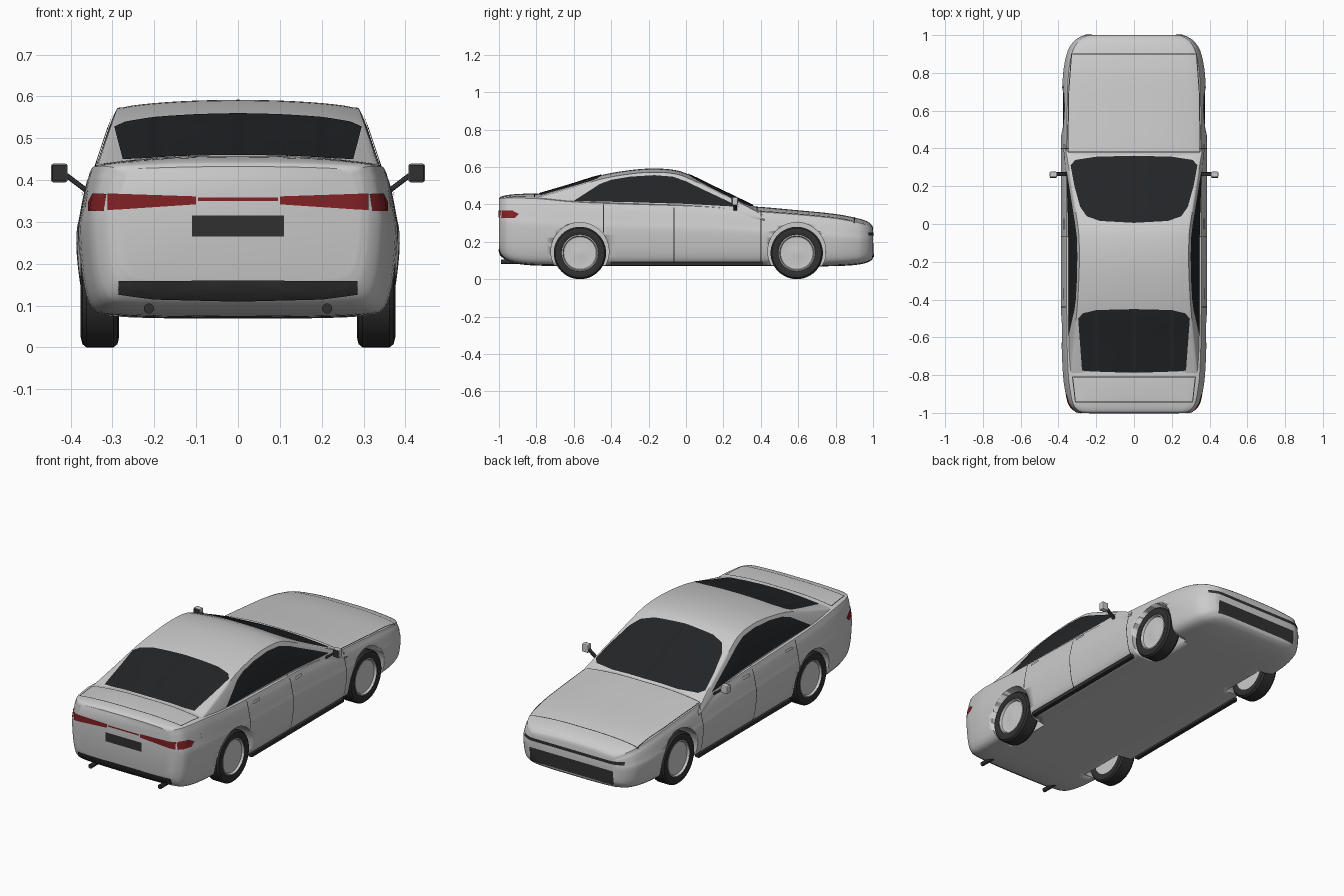
import bpy, bmesh, math
from mathutils import Vector
from mathutils.bvhtree import BVHTree

if "Cube" in bpy.data.objects:
    bpy.data.objects.remove(bpy.data.objects["Cube"])


def material(name, col):
    m = bpy.data.materials.new(name)
    m.diffuse_color = (*col, 1)
    m.use_nodes = True
    m.node_tree.nodes["Principled BSDF"].inputs["Base Color"].default_value = m.diffuse_color
    return m


GLASS = material("dark_glass", (0.016, 0.018, 0.02))
BLACK = material("black_trim", (0.03, 0.03, 0.03))
RED = material("red_lamp", (0.22, 0.015, 0.018))


def finish(name, bm, mat=None, angle=35):
    me = bpy.data.meshes.new(name)
    bm.to_mesh(me)
    bm.free()
    ob = bpy.data.objects.new(name, me)
    bpy.context.collection.objects.link(ob)
    if mat:
        me.materials.append(mat)
    bpy.ops.object.select_all(action='DESELECT')
    ob.select_set(True)
    bpy.context.view_layer.objects.active = ob
    bpy.ops.object.shade_smooth_by_angle(angle=math.radians(angle))
    return ob


def curve(keys, t):
    """Smooth curve through rows (t, a, b, ...)."""
    i = max(j for j in range(len(keys) - 1) if keys[j][0] <= t or j == 0)
    k = [Vector(r[1:]) for r in keys]

    def slope(j):
        a, b = max(j - 1, 0), min(j + 1, len(k) - 1)
        return (k[b] - k[a]) / (keys[b][0] - keys[a][0])
    h = keys[i + 1][0] - keys[i][0]
    s = (t - keys[i][0]) / h
    return (k[i] * (2*s**3 - 3*s*s + 1) + slope(i) * h * (s**3 - 2*s*s + s)
            + k[i + 1] * (3*s*s - 2*s**3) + slope(i + 1) * h * (s**3 - s*s))


def loft(name, keys, section, steps=4, sub=3):
    bm = bmesh.new()
    rings = []
    ys = [a[0] + (b[0] - a[0]) * j / steps for a, b in zip(keys, keys[1:]) for j in range(steps)]
    for y in ys + [keys[-1][0]]:
        half = section(*curve(keys, y))
        pts = [(i, *p) for i, p in enumerate(half)]
        n = (len(half) - 1) * sub
        fine = [curve(pts, i / sub) for i in range(n + 1)]
        full = [(p[0], p[1]) for p in fine] + [(-p[0], p[1]) for p in fine[-2:0:-1]]
        rings.append([bm.verts.new((x, y, z)) for x, z in full])
    for a, b in zip(rings, rings[1:]):
        for i in range(len(a)):
            j = (i + 1) % len(a)
            bm.faces.new((a[i], a[j], b[j], b[i]))
    bm.faces.new(rings[0])
    bm.faces.new(rings[-1])
    bmesh.ops.recalc_face_normals(bm, faces=bm.faces)
    return finish(name, bm)


# Lower body: y, half width, bottom, shoulder, centre top
BODY = [(-1, .29, .16, .425, .432), (-.99, .315, .13, .433, .441), (-.96, .345, .10, .438, .449),
        (-.9, .362, .082, .438, .455), (-.8, .376, .073, .436, .457), (-.6, .384, .07, .418, .44),
        (-.3, .386, .07, .406, .42), (.1, .386, .07, .392, .40), (.37, .386, .07, .368, .388),
        (.6, .383, .07, .350, .368), (.8, .375, .07, .330, .348), (.92, .35, .078, .308, .325),
        (.97, .315, .09, .292, .308), (.995, .275, .105, .275, .288), (1, .255, .115, .262, .275)]


def body_section(w, zb, zs, zt):
    h = zs - zb
    return [(0, zb), (.4*w, zb), (.78*w, zb + .005), (.91*w, zb + .02), (.965*w, zb + .2*h),
            (.992*w, zb + .42*h), (w, zb + .6*h), (.985*w, zb + .7*h), (.96*w, zb + .85*h),
            (.935*w, zs - .018), (.885*w, zs), (.55*w, zs + .75*(zt - zs)), (.25*w, zt), (0, zt)]


# Greenhouse: y, centre top
ROOF = [(-.84, .44), (-.78, .459), (-.62, .506), (-.46, .555), (-.3, .583), (-.17, .592),
        (-.05, .582), (.03, .553), (.15, .495), (.29, .428), (.36, .393), (.42, .36)]


def roof_section(zt):
    def side(z):
        return .348 - .33 * (z - .4)
    e = zt - .034
    m = (.31 + e) / 2
    return [(0, .31), (.2, .31), (.35, .31), (side(m), m), (side(e), e), (side(e) - .022, e + .016),
            (.2, zt - .008), (.1, zt - .002), (0, zt)]


body = loft("lower_body", BODY, body_section)
cabin = loft("cabin_roof", [(y, z, 0) for y, z in ROOF], lambda z, _: roof_section(z))

# Ray target used to lay glass, lamps and seams on the surface
verts, polys = [], []
for ob in (body, cabin):
    n = len(verts)
    verts += [v.co.copy() for v in ob.data.vertices]
    polys += [[n + i for i in p.vertices] for p in ob.data.polygons]
TREE = BVHTree.FromPolygons(verts, polys)
VIEWS = {'right': (lambda a, b: (2, a, b), (-1, 0, 0)), 'left': (lambda a, b: (-2, a, b), (1, 0, 0)),
         'top': (lambda a, b: (a, b, 2), (0, 0, -1)), 'rear': (lambda a, b: (a, -2, b), (0, 1, 0)),
         'front': (lambda a, b: (a, 2, b), (0, -1, 0))}


def panel(name, outlines, view, mat, off=.003, step=.02):
    """Project flat outlines onto the body from one side."""
    bm = bmesh.new()
    for o in outlines:
        bm.faces.new([bm.verts.new((a, b, 0)) for a, b in o])
    bmesh.ops.triangulate(bm, faces=bm.faces[:])
    for ax in (0, 1):
        c = [v.co[ax] for v in bm.verts]
        for k in range(math.ceil(min(c) / step), math.floor(max(c) / step) + 1):
            co, no = Vector(), Vector()
            co[ax], no[ax] = k * step, 1
            bmesh.ops.bisect_plane(bm, geom=bm.verts[:] + bm.edges[:] + bm.faces[:],
                                   plane_co=co, plane_no=no)
    origin, d = VIEWS[view]
    lost = []
    for v in bm.verts:
        hit, nor, _, _ = TREE.ray_cast(Vector(origin(v.co.x, v.co.y)), Vector(d))
        if hit is None:
            lost.append(v)
        else:
            v.co = hit + nor * off * (-1 if nor.dot(Vector(d)) > 0 else 1)
    bmesh.ops.delete(bm, geom=lost, context='VERTS')
    bm.normal_update()
    for f in bm.faces:
        if f.normal.dot(Vector(d)) > 0:
            f.normal_flip()
    return finish(name, bm, mat)


def sym(half):
    return half + [(-x, y) for x, y in reversed(half) if x]


def seam(pts, w=.0025):
    out = []
    for p, q in zip(pts, pts[1:]):
        p, q = Vector(p), Vector(q)
        n = (q - p).normalized().orthogonal() * w
        out.append([tuple(p + n), tuple(q + n), tuple(q - n), tuple(p - n)])
    return out


def rect(a, b, c, d):
    return [(a, c), (b, c), (b, d), (a, d)]


# Windscreen and rear window
panel("windscreen", [sym([(0, .36), (.2, .355), (.31, .338), (.335, .31), (.315, .2), (.285, .09),
                          (.25, .04), (.18, .015), (0, .005)])], 'top', GLASS)
panel("rear_window", [sym([(0, -.45), (.2, -.455), (.27, -.472), (.295, -.5), (.275, -.775),
                           (.2, -.782), (0, -.786)])], 'top', GLASS)

# Side glass, door seams, handles
SIDE = [(-.6, .418), (-.46, .508), (-.4, .53), (-.3, .547), (-.17, .555), (-.07, .547), (0, .522),
        (.1, .474), (.2, .427), (.285, .386), (0, .402), (-.3, .411)]
for s in ('right', 'left'):
    panel(s + "_side_windows", [SIDE], s, GLASS)
    panel(s + "_door_seams", seam([(-.065, .40), (-.065, .085)]) + seam([(.4, .365), (.4, .085)])
          + seam([(-.44, .40), (-.44, .25)]), s, BLACK, .0015)
    panel(s + "_door_handles", [rect(-.4, -.34, .368, .382), rect(-.03, .03, .36, .374)], s, None, .006)
    panel(s + "_rear_corner_lamp", [rect(-.985, -.925, .328, .366)], s, RED)

# Bonnet and boot lid seams
panel("bonnet_seam", seam([(-.35, .38), (.35, .38)]) + seam([(-.33, .90), (.33, .90)])
      + seam([(.35, .38), (.345, .7), (.33, .9)]) + seam([(-.35, .38), (-.345, .7), (-.33, .9)]),
      'top', BLACK, .0015)
panel("boot_seam", seam([(-.325, -.81), (.325, -.81)]) + seam([(-.31, -.942), (.31, -.942)])
      + seam([(.325, -.81), (.31, -.942)]) + seam([(-.325, -.81), (-.31, -.942)]), 'top', BLACK, .0015)

# Tail lamps, plate recess, lower bumper trim
LAMP = [(.10, .342), (.31, .328), (.31, .368), (.10, .361)]
OUTER = [(.318, .326), (.355, .326), (.355, .348), (.345, .368), (.318, .368)]
panel("tail_lamps", [LAMP, OUTER] + [[(-x, z) for x, z in o] for o in (LAMP, OUTER)]
      + [rect(-.095, .095, .35, .358)], 'rear', RED)
panel("rear_plate_panel", [rect(-.11, .11, .265, .315)], 'rear', BLACK)
panel("rear_bumper_trim", [sym([(0, .16), (.285, .16), (.285, .128), (.2, .117), (0, .112)])],
      'rear', BLACK, .004)

# Nose lamp strip and lower intake
panel("headlamp_strip", [rect(-.305, .305, .232, .249)], 'front', BLACK)
panel("lower_intake", [rect(-.255, .255, .12, .195)], 'front', BLACK, .004)


def cylinder(name, r, x0, x1, y, z, mat=None, axis='X'):
    rot = (0, math.pi / 2, 0) if axis == 'X' else (math.pi / 2, 0, 0)
    loc = ((x0 + x1) / 2, y, z) if axis == 'X' else (x0, y, z)
    depth = x1 - x0 if axis == 'X' else x1
    bpy.ops.mesh.primitive_cylinder_add(vertices=48, radius=r, depth=depth, location=loc, rotation=rot)
    ob = bpy.context.object
    ob.name = name
    if mat:
        ob.data.materials.append(mat)
    bpy.ops.object.shade_smooth_by_angle(angle=math.radians(35))
    return ob


def lathe(name, prof, s, y, z, mat=None):
    """Spin (x, radius) profile round the axle."""
    bm = bmesh.new()
    vs = [bm.verts.new((s * x, y, z + r)) for x, r in prof]
    es = [bm.edges.new(p) for p in zip(vs, vs[1:])]
    bmesh.ops.spin(bm, geom=vs + es, cent=(0, y, z), axis=(1, 0, 0), angle=2 * math.pi, steps=48)
    bmesh.ops.remove_doubles(bm, verts=bm.verts, dist=.0001)
    bmesh.ops.recalc_face_normals(bm, faces=bm.faces)
    return finish(name, bm, mat)


TYRE = [(.37, .098), (.376, .115), (.372, .132), (.362, .14), (.298, .14), (.288, .132),
        (.284, .115), (.29, .098), (.37, .098)]
RIM = [(.29, .0), (.29, .1), (.367, .1), (.371, .092), (.36, .087), (.357, .05), (.362, .02), (.362, 0)]

# Wheels and wheel arches
for end, y in (("rear", -.567), ("front", .592)):
    for side, s in (("right", 1), ("left", -1)):
        x0, x1 = sorted((s * .25, s * .5))
        cutter = cylinder("arch_cutter", .155, x0, x1, y, .148)
        cutter.hide_render = True
        mod = body.modifiers.new("arch", 'BOOLEAN')
        mod.object, mod.operation, mod.solver = cutter, 'DIFFERENCE', 'EXACT'
        bpy.context.view_layer.objects.active = body
        bpy.ops.object.modifier_apply(modifier=mod.name)
        bpy.data.objects.remove(cutter)
        lathe(f"{end}_{side}_tyre", TYRE, s, y, .14, BLACK)
        lathe(f"{end}_{side}_rim", RIM, s, y, .14)


def box(name, size, loc, mat=None, bevel=.006, rot=(0, 0, 0)):
    bpy.ops.mesh.primitive_cube_add(size=1, location=loc, rotation=rot)
    ob = bpy.context.object
    ob.name = name
    ob.scale = size
    bpy.ops.object.transform_apply(location=False, rotation=False)
    b = ob.modifiers.new("bevel", 'BEVEL')
    b.width, b.segments = bevel, 2
    if mat:
        ob.data.materials.append(mat)


# Mirrors, sills, exhausts
for side, s in (("right", 1), ("left", -1)):
    box(side + "_mirror_housing", (.04, .03, .045), (s * .427, .262, .417))
    box(side + "_mirror_glass", (.034, .004, .038), (s * .427, .246, .417), BLACK, .001)
    box(side + "_mirror_stalk", (.075, .02, .012), (s * .382, .264, .39), BLACK, .004, (0, -s * .65, 0))
    box(side + "_sill", (.025, .81, .022), (s * .354, .005, .082), BLACK, .004)
    cylinder(side + "_exhaust", .012, s * .213, .09, -.945, .093, BLACK, 'Y')
